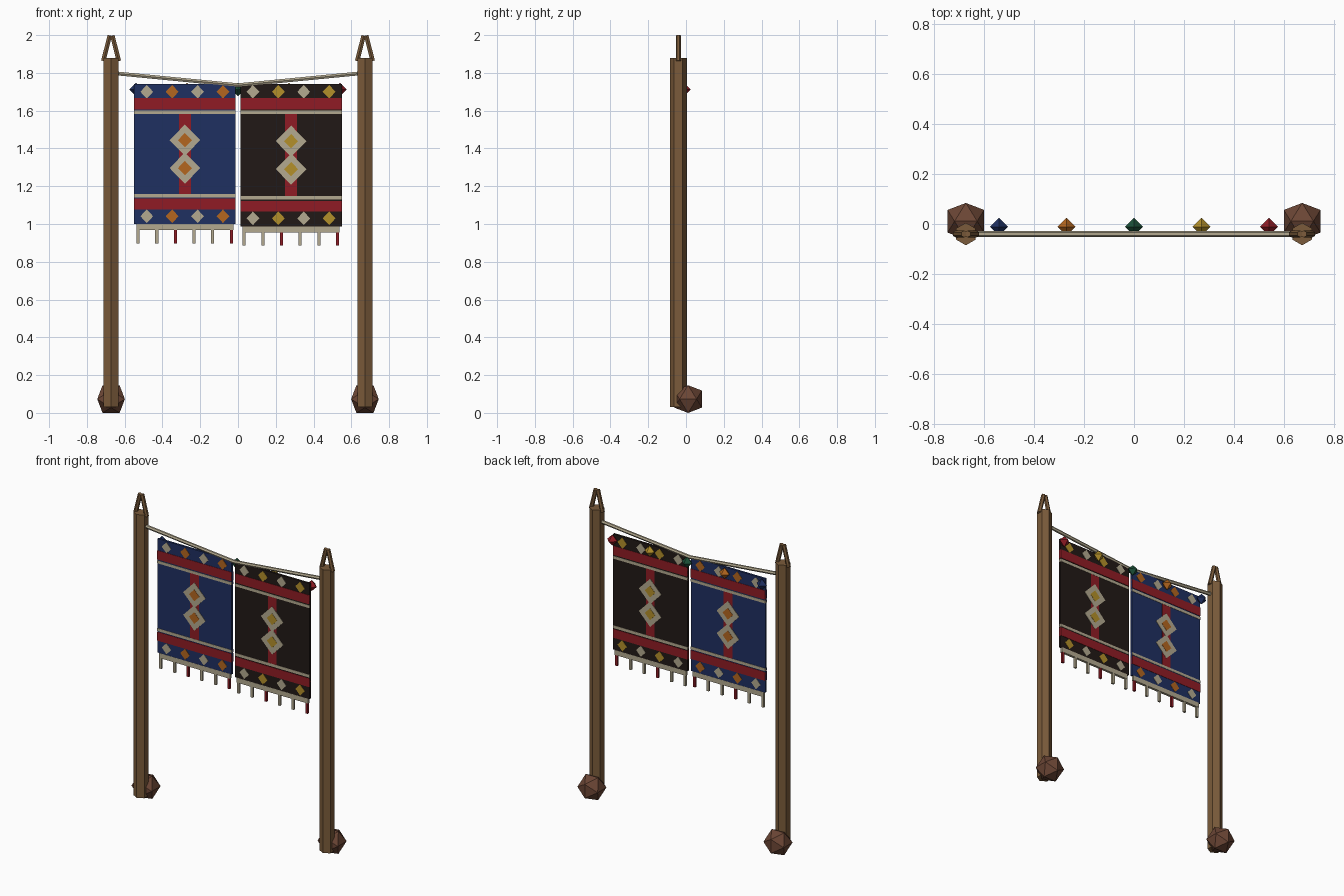
import bpy, bmesh
from mathutils import Vector, Matrix

if "Cube" in bpy.data.objects:
    bpy.data.objects.remove(bpy.data.objects["Cube"])


def mat(name, rgb):
    m = bpy.data.materials.new(name)
    m.diffuse_color = [c ** 2.2 for c in rgb] + [1]
    m.use_nodes = True
    m.node_tree.nodes["Principled BSDF"].inputs["Base Color"].default_value = m.diffuse_color
    return m


WOOD = mat("wood", (.48, .36, .24))
CLAY = mat("clay", (.42, .28, .22))
CREAM = mat("cream", (.70, .66, .56))
RED = mat("red", (.56, .13, .16))
BLUE = mat("blue", (.14, .20, .38))
DARK = mat("dark", (.15, .12, .11))
ORANGE = mat("orange", (.70, .40, .14))
YELLOW = mat("yellow", (.70, .56, .18))
GREEN = mat("green", (.13, .32, .23))
Y = -.04  # plane of poles, rope and cloth


def finish(name, bm, material):
    bmesh.ops.recalc_face_normals(bm, faces=bm.faces)
    me = bpy.data.meshes.new(name)
    bm.to_mesh(me)
    bm.free()
    me.materials.append(material)
    ob = bpy.data.objects.new(name, me)
    bpy.context.collection.objects.link(ob)
    return ob


def bar(name, a, b, r, material):
    a, b = Vector(a), Vector(b)
    d = b - a
    # turn about y so that a hexagon corner stays on the y axis
    rot = Matrix.Rotation(Vector((0, 0, 1)).angle(d) * (1 if d.x > 0 else -1), 4, 'Y')
    bm = bmesh.new()
    bmesh.ops.create_cone(bm, cap_ends=True, segments=6, radius1=r, radius2=r,
                          depth=d.length, matrix=Matrix.Translation((a + b) / 2) @ rot)
    return finish(name, bm, material)


def slab(name, pts, thick, material):
    """Extrude an x-z outline through the cloth plane, showing on both sides."""
    bm = bmesh.new()
    f = bm.faces.new([bm.verts.new((x, Y - thick / 2, z)) for x, z in pts])
    ext = bmesh.ops.extrude_face_region(bm, geom=[f])
    bmesh.ops.translate(bm, vec=(0, thick, 0),
                        verts=[v for v in ext["geom"] if isinstance(v, bmesh.types.BMVert)])
    return finish(name, bm, material)


def rect(name, cx, w, z0, z1, thick, material):
    h = w / 2
    return slab(name, [(cx - h, z0), (cx + h, z0), (cx + h, z1), (cx - h, z1)], thick, material)


def diamond(name, cx, cz, w, h, thick, material):
    return slab(name, [(cx - w, cz), (cx, cz - h), (cx + w, cz), (cx, cz + h)], thick, material)


def hull(name, pts, centre, material):
    bm = bmesh.new()
    for p in pts:
        bm.verts.new(Vector(p) + Vector(centre))
    bmesh.ops.convex_hull(bm, input=bm.verts)
    return finish(name, bm, material)


# Posts, forked tips, foot stones and rope halves
s, p = .0452, .0731
ico = [q for a in (-1, 1) for b in (-1, 1)
       for q in ((a * p, b * s, 0), (a * s, 0, b * p), (0, a * p, b * s))]
for side in (-1, 1):
    x = .672 * side
    bar("post", (x, Y, .03), (x, Y, 1.88), .045, WOOD)
    for k in (-1, 1):
        bar("post_fork", (x + k * .041, Y, 1.863), (x + k * .007, Y, 1.998), .0135, WOOD)
    hull("foot_stone", ico, (x, .011, p), CLAY)
    bar("rope", (x, Y, 1.80), (0, Y, 1.735), .0115, CREAM)

# Octahedral beads behind the cloth
r = .036
octa = [(r, 0, 0), (-r, 0, 0), (0, r, 0), (0, -r, 0), (0, 0, r), (0, 0, -r)]
for i, m in enumerate((BLUE, ORANGE, GREEN, YELLOW, RED)):
    hull("bead", octa, (-.54 + .27 * i, -.011, 1.713), m)


# Woven panels: dz lowers the bottom part slightly
def panel(cx, base, accent, dz):
    rect("cloth", cx, .537, .999 - dz, 1.742, .014, base)
    rect("upper_band", cx, .537, 1.607, 1.666, .018, RED)
    rect("upper_stripe", cx, .537, 1.582, 1.600, .018, CREAM)
    rect("lower_stripe", cx, .537, 1.140 - dz, 1.158 - dz, .018, CREAM)
    rect("lower_band", cx, .537, 1.077 - dz, 1.134 - dz, .018, RED)
    rect("centre_bar", cx, .063, 1.158 - dz, 1.582, .016, RED)
    for cz in (1.444 - dz / 2, 1.296 - dz / 2):
        diamond("centre_diamond", cx, cz, .081, .083, .019, CREAM)
        diamond("centre_diamond_core", cx, cz, .037, .038, .022, accent)
    for i in range(4):
        for cz in (1.70, 1.041 - dz):
            diamond("border_diamond", cx - .202 + i * .1345, cz, .034, .036, .018,
                    accent if i % 2 else CREAM)
    rect("hem", cx, .515, .967 - dz, .999 - dz, .016, CREAM)
    for i in range(6):
        rect("tassel", cx - .248 + i * .0988, .016, .898 - dz, .970 - dz, .014,
             RED if i % 3 == 2 else CREAM)


panel(-.281, BLUE, ORANGE, 0)
panel(.281, DARK, YELLOW, .011)
